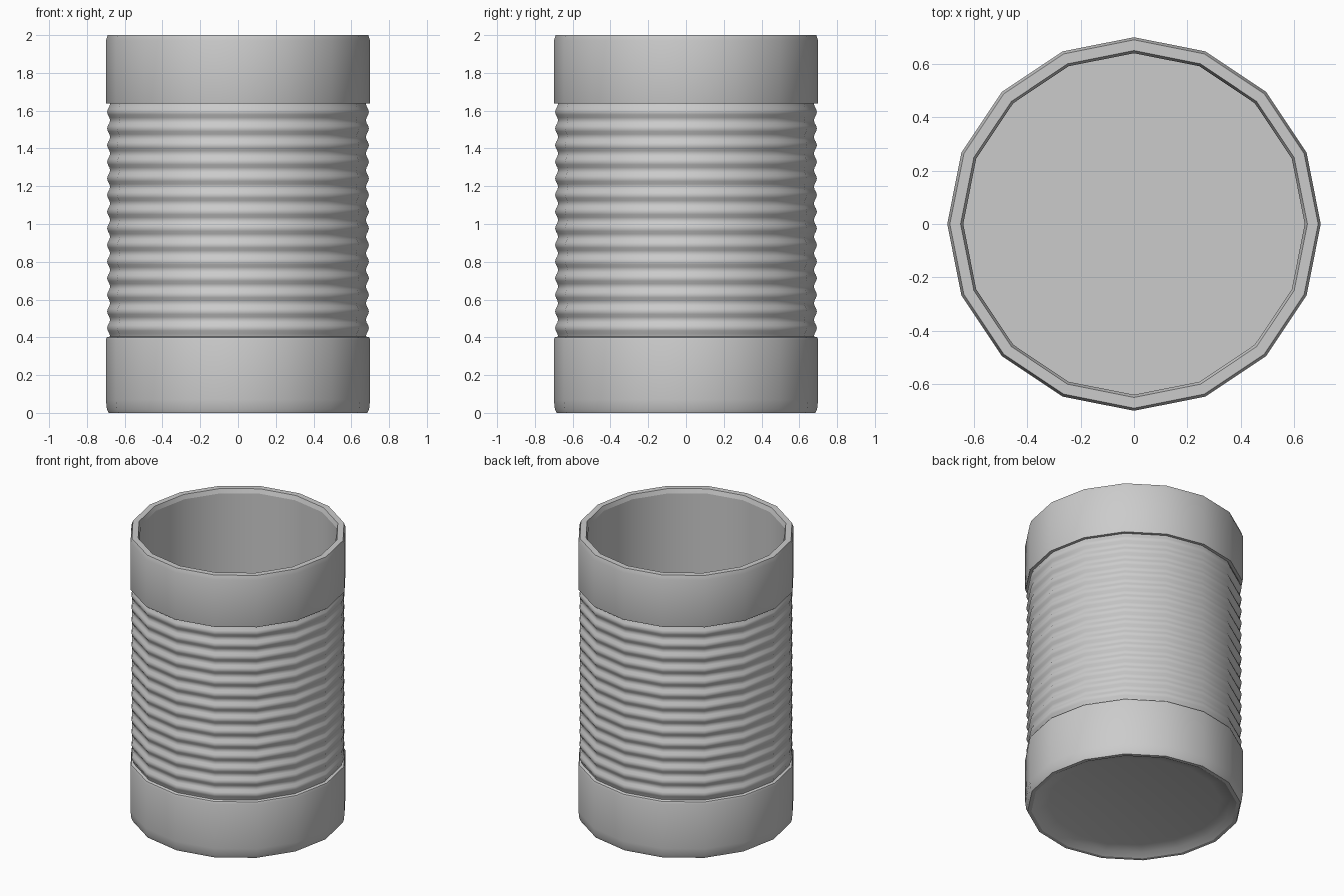
import bpy
import bmesh
from math import cos, sin, pi, radians

SIDES = 16
RIBS = 14

cube = bpy.data.objects.get("Cube")
if cube:
    bpy.data.objects.remove(cube, do_unlink=True)

metal = bpy.data.materials.new("plain grey")
metal.use_nodes = True
grey = (0.6, 0.6, 0.6, 1)
metal.diffuse_color = grey
metal.node_tree.nodes["Principled BSDF"].inputs["Base Color"].default_value = grey


def lathe(name, profile, cap=False):
    """Turn a (radius, height) profile; the walk order sets the outward side."""
    bm = bmesh.new()
    rings = [[bm.verts.new((r * cos(2 * pi * i / SIDES), r * sin(2 * pi * i / SIDES), z))
              for i in range(SIDES)] for r, z in profile]
    for low, high in zip(rings, rings[1:]):
        for i in range(SIDES):
            j = (i + 1) % SIDES
            bm.faces.new((low[i], low[j], high[j], high[i]))
    if cap:
        bm.faces.new(rings[-1])
    mesh = bpy.data.meshes.new(name)
    bm.to_mesh(mesh)
    bm.free()
    mesh.materials.append(metal)
    obj = bpy.data.objects.new(name, mesh)
    bpy.context.collection.objects.link(obj)
    bpy.ops.object.select_all(action="DESELECT")
    obj.select_set(True)
    bpy.context.view_layer.objects.active = obj
    bpy.ops.object.shade_smooth_by_angle(angle=radians(32))
    return obj


# Smooth bottom band with its rounded foot and ledge under the ribs
lathe("lower_band", [(0.66, 0), (0.685, 0), (0.694, 0.02), (0.7, 0.07),
                     (0.7, 0.385), (0.695, 0.4), (0.676, 0.405)])

# Ribbed middle wall, one wave per rib
start, end, steps = 0.405, 1.637, 6
wave = []
for k in range(RIBS * steps + 1):
    t = k / steps
    wave.append((0.685 - 0.008 * cos(2 * pi * t), start + (end - start) * t / RIBS))
lathe("ribbed_wall", wave)

# Smooth top band running over the rim to the inner lip
lathe("upper_band", [(0.677, 1.637), (0.698, 1.637), (0.7, 1.645), (0.7, 1.97),
                     (0.69, 2), (0.65, 2), (0.64, 1.97)])

# Inside wall and floor
lathe("inner_lining", [(0.64, 1.97), (0.64, 0.08)], cap=True)

# Underside: rim sloping up to a recessed disc
underside = lathe("underside", [(0.66, 0), (0.62, 0.022), (0.555, 0.04)], cap=True)
underside.data.flip_normals()
